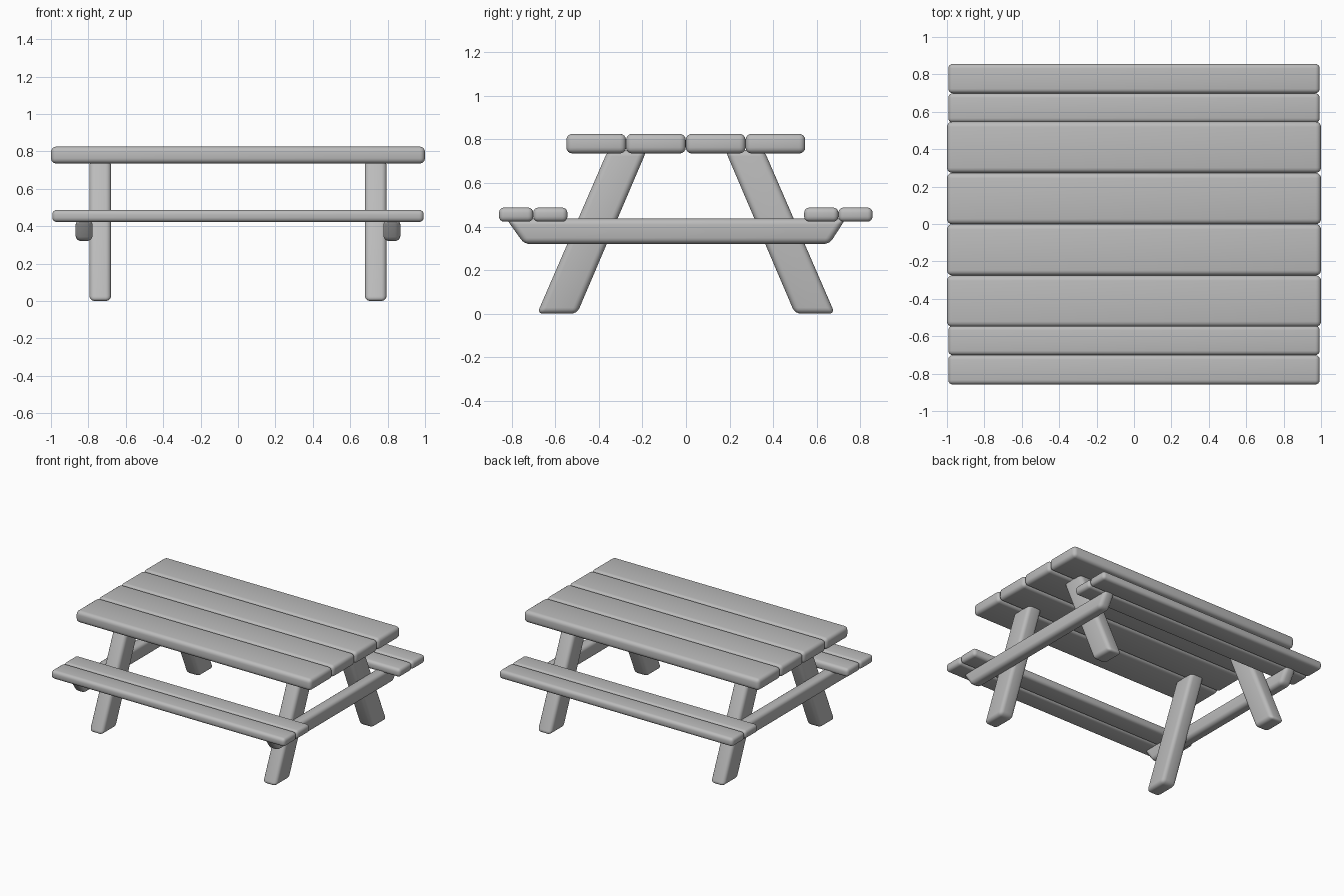
import bpy
import bmesh

default = bpy.data.objects.get("Cube")
if default:
    bpy.data.objects.remove(default, do_unlink=True)

grey = bpy.data.materials.new("plain_grey")
grey.use_nodes = True
colour = (0.5, 0.5, 0.5, 1)
grey.diffuse_color = colour
grey.node_tree.nodes["Principled BSDF"].inputs["Base Color"].default_value = colour


def board(name, profile, x0, x1, radius):
    """Extrude a (y, z) profile along x and round its edges."""
    bm = bmesh.new()
    face = bm.faces.new([bm.verts.new((x0, y, z)) for y, z in profile])
    extruded = bmesh.ops.extrude_face_region(bm, geom=[face])["geom"]
    moved = [v for v in extruded if isinstance(v, bmesh.types.BMVert)]
    bmesh.ops.translate(bm, verts=moved, vec=(x1 - x0, 0, 0))
    bmesh.ops.recalc_face_normals(bm, faces=bm.faces)
    for f in bm.faces:
        f.smooth = True
    mesh = bpy.data.meshes.new(name)
    bm.to_mesh(mesh)
    bm.free()
    mesh.materials.append(grey)
    obj = bpy.data.objects.new(name, mesh)
    bpy.context.collection.objects.link(obj)
    bevel = obj.modifiers.new("rounded_edges", "BEVEL")
    bevel.width = radius
    bevel.segments = 4
    bevel.limit_method = "NONE"
    return obj


def plank(name, y0, y1, z0, z1, half_length, radius):
    profile = [(y0, z0), (y1, z0), (y1, z1), (y0, z1)]
    return board(name, profile, -half_length, half_length, radius)


# Table top: four wide planks
width = 0.274
for i in range(4):
    y = -0.549 + i * width
    plank(f"table_plank_{i + 1}", y, y + width, 0.735, 0.825, 1.0, 0.028)

# Benches: two narrow planks on each side
for side, start in (("front", -0.858), ("back", 0.542)):
    for i in range(2):
        y = start + i * 0.157
        plank(f"{side}_bench_plank_{i + 1}", y, y + 0.157, 0.422, 0.487, 0.993, 0.024)

# Splayed legs and the cross beams outside them
foot, top = 0.0, 0.75
for side, s in (("left", 1), ("right", -1)):
    for end, e in (("front", -1), ("back", 1)):
        leg = [(e * 0.683, foot), (e * 0.5, foot), (e * 0.18, top), (e * 0.358, top)]
        board(f"{end}_{side}_leg", leg, s * 0.678, s * 0.795, 0.028)
    beam = [(-0.825, 0.436), (-0.742, 0.32), (0.658, 0.32), (0.733, 0.436)]
    board(f"{side}_cross_beam", beam, s * 0.778, s * 0.868, 0.028)
